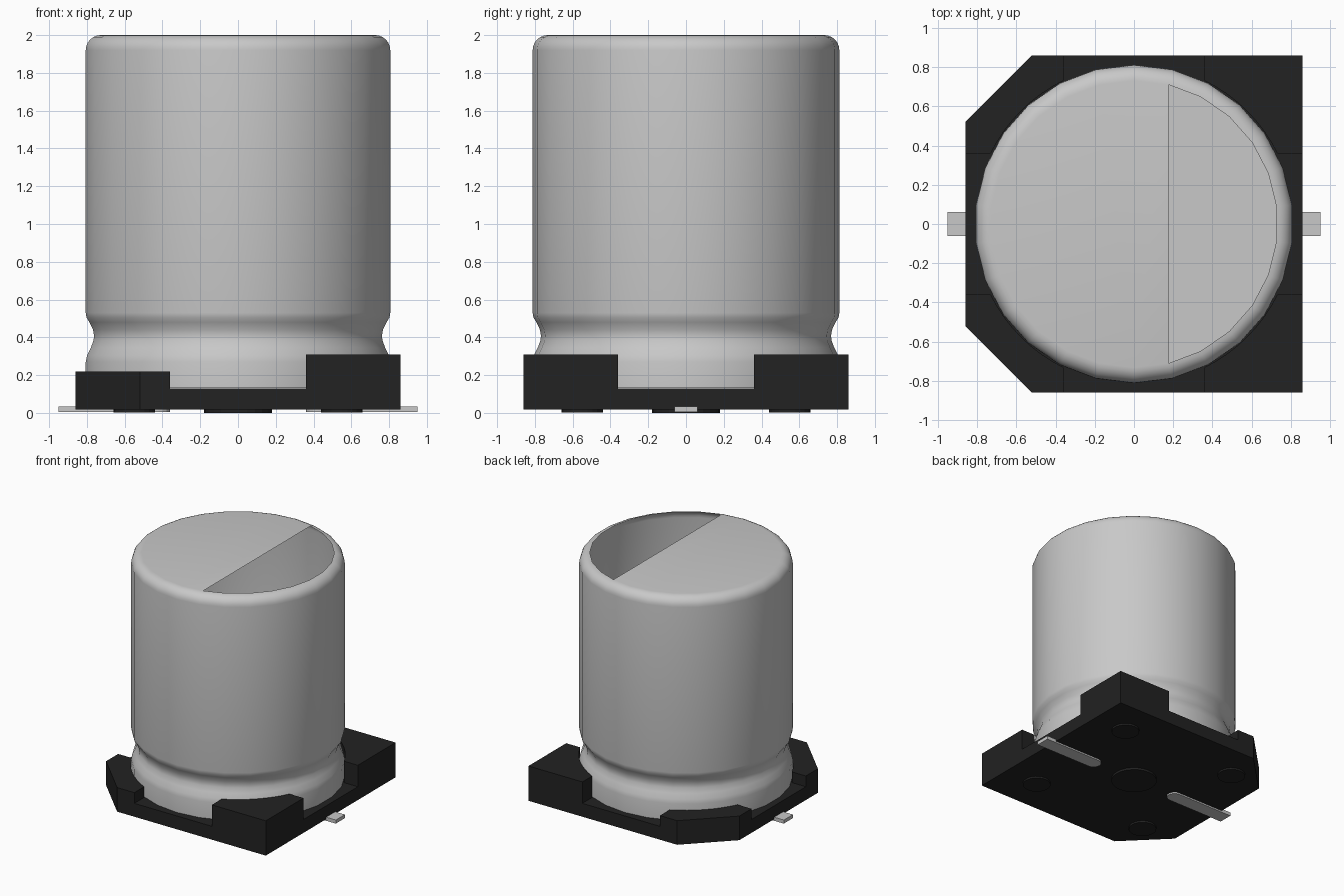
import bpy, bmesh, math

if "Cube" in bpy.data.objects:
    bpy.data.objects.remove(bpy.data.objects["Cube"])


def material(name, value):
    m = bpy.data.materials.new(name)
    m.diffuse_color = (value, value, value, 1)
    m.use_nodes = True
    m.node_tree.nodes["Principled BSDF"].inputs["Base Color"].default_value = m.diffuse_color
    return m


METAL = material("brushed_aluminium", 0.58)
PLASTIC = material("black_plastic", 0.016)


def finish(bm, name, mat):
    bmesh.ops.recalc_face_normals(bm, faces=bm.faces[:])
    mesh = bpy.data.meshes.new(name)
    bm.to_mesh(mesh)
    bm.free()
    mesh.materials.append(mat)
    obj = bpy.data.objects.new(name, mesh)
    bpy.context.collection.objects.link(obj)
    return obj


def prism(name, outline, z0, z1, mat):
    """Extrude a flat outline from z0 up to z1."""
    bm = bmesh.new()
    face = bm.faces.new([bm.verts.new((x, y, z0)) for x, y in outline])
    ext = bmesh.ops.extrude_face_region(bm, geom=[face], use_keep_orig=True)
    top = [v for v in ext["geom"] if isinstance(v, bmesh.types.BMVert)]
    bmesh.ops.translate(bm, verts=top, vec=(0, 0, z1 - z0))
    return finish(bm, name, mat)


def arc(cx, cy, r, a0, a1, n):
    """Points along an arc, angles in degrees."""
    return [(cx + r * math.cos(math.radians(a0 + (a1 - a0) * i / n)),
             cy + r * math.sin(math.radians(a0 + (a1 - a0) * i / n)))
            for i in range(n + 1)]


# Can: 26-sided lathe with a crimped neck and a rounded top rim
SIDES = 26
R = 0.812
profile = [(R, 0.132), (R, 0.27), (0.805, 0.305), (0.785, 0.345),
           (0.77, 0.385), (0.768, 0.41), (0.773, 0.44), (0.792, 0.48),
           (0.808, 0.505), (R, 0.53), (R, 1.92)]
profile += arc(0.732, 1.92, 0.08, 15, 90, 5)
bm = bmesh.new()
rings = []
for r, z in profile:
    rings.append([bm.verts.new((r * math.sin(2 * math.pi * k / SIDES),
                                r * math.cos(2 * math.pi * k / SIDES), z))
                  for k in range(SIDES)])
for low, high in zip(rings, rings[1:]):
    for k in range(SIDES):
        j = (k + 1) % SIDES
        bm.faces.new((low[k], low[j], high[j], high[k]))
bm.faces.new(rings[0])
# Lid is left open on the +x segment, beyond the chord between two rim corners
bm.faces.new(rings[-1][12:] + rings[-1][:2])
can = finish(bm, "can", METAL)
bpy.context.view_layer.objects.active = can
can.select_set(True)
bpy.ops.object.shade_smooth_by_angle(angle=math.radians(35))
can.select_set(False)

# Base plate with two cut corners on the -x side
E, C, P = 0.86, 0.52, 0.36
prism("base_plate", [(E, -E), (E, E), (-C, E), (-E, C), (-E, -C), (-C, -E)],
      0.018, 0.13, PLASTIC)

# Corner posts hugging the can: tall on +x, low and chamfered on -x
start = math.degrees(math.asin(P / 0.815))
for sx, side in ((1, "right"), (-1, "left")):
    for sy, end in ((1, "back"), (-1, "front")):
        corner = [(E, E)] if sx > 0 else [(C, E), (E, C)]
        outline = [(P, E)] + corner + [(E, P)]
        outline += arc(0, 0, 0.815, start, 90 - start, 8)
        prism(f"{end}_{side}_post", [(x * sx, y * sy) for x, y in outline],
              0.13, 0.31 if sx > 0 else 0.22, PLASTIC)
        # Small round foot under each corner
        prism(f"{end}_{side}_foot",
              arc(0.55 * sx, 0.55 * sy, 0.11, 0, 345, 23), 0.003, 0.018, PLASTIC)

    # Flat terminal with a rounded inner end
    pin = [(0.95, -0.06), (0.95, 0.06)] + arc(0.42, 0.0, 0.06, 90, 270, 8)
    prism(f"{side}_terminal", [(x * sx, y) for x, y in pin], 0.005, 0.035, METAL)

# Large round foot in the middle
prism("centre_foot", arc(0, 0, 0.18, 0, 345, 23), 0.0, 0.018, PLASTIC)
